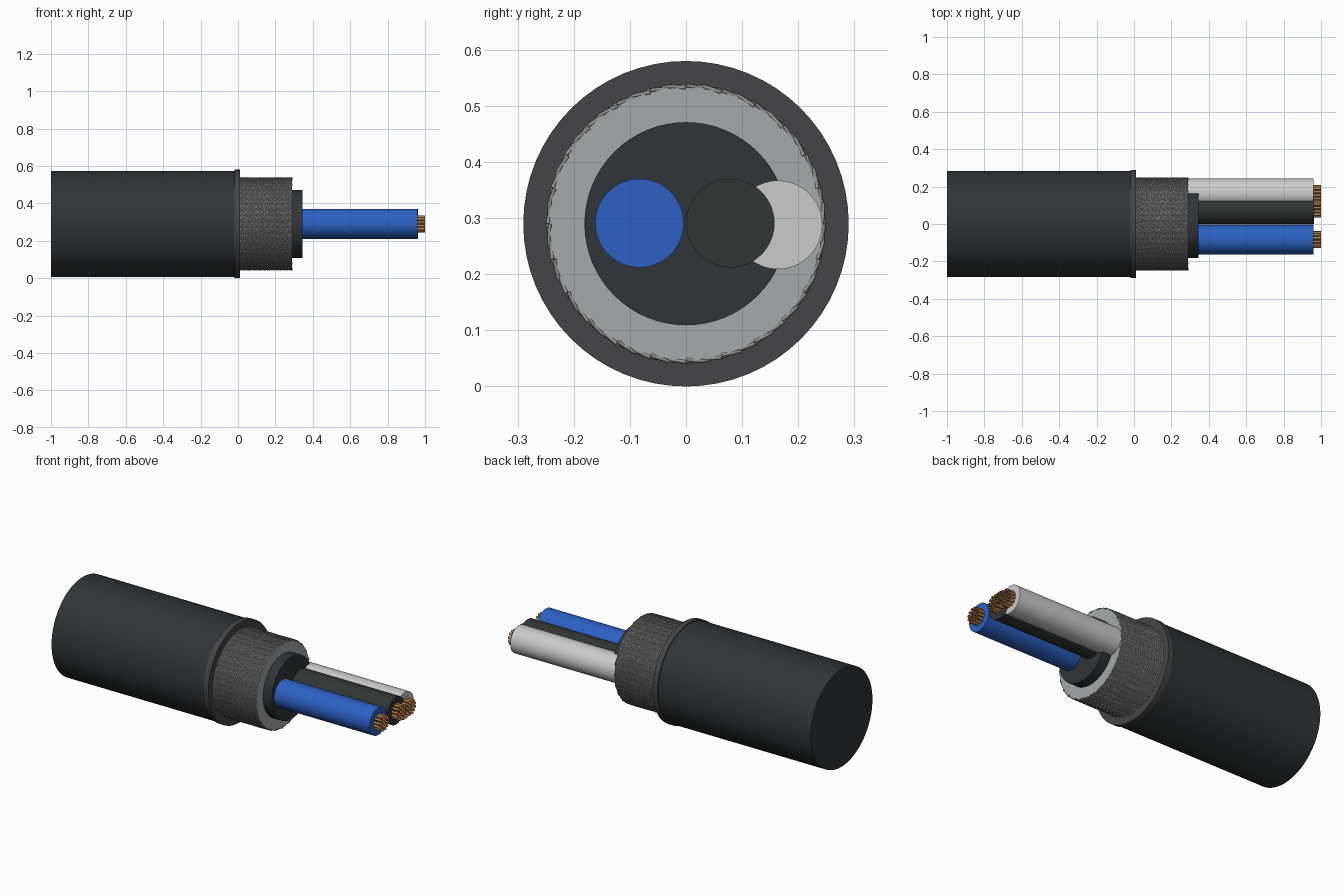
import bpy, bmesh
from math import sin, cos, pi

if "Cube" in bpy.data.objects:
    bpy.data.objects.remove(bpy.data.objects["Cube"])

CZ = 0.29  # height of the cable axis


def material(name, color):
    m = bpy.data.materials.new(name)
    m.diffuse_color = (*color, 1)
    m.use_nodes = True
    m.node_tree.nodes["Principled BSDF"].inputs["Base Color"].default_value = m.diffuse_color
    return m


JACKET = material("black_rubber", (0.03, 0.035, 0.038))
LIP = material("dark_rubber", (0.06, 0.06, 0.065))
BLUE = material("blue_plastic", (0.025, 0.12, 0.55))
BLACK = material("black_plastic", (0.03, 0.035, 0.033))
WHITE = material("white_plastic", (0.8, 0.8, 0.82))
COPPER = material("copper", (0.45, 0.2, 0.06))
SHIELD = material("shield_metal", (0.38, 0.40, 0.41))
BRAID = material("braid_metal", (0.3, 0.3, 0.3))


def add_tube(bm, x0, x1, r, y=0.0, z=CZ, sides=64, capped=True):
    rings = [[bm.verts.new((x, y + r * cos(2 * pi * i / sides), z + r * sin(2 * pi * i / sides)))
              for i in range(sides)] for x in (x0, x1)]
    for i in range(sides):
        j = (i + 1) % sides
        bm.faces.new((rings[0][i], rings[0][j], rings[1][j], rings[1][i]))
    if capped:
        bm.faces.new(rings[0][::-1])
        bm.faces.new(rings[1])


def finish(name, bm, mat):
    bmesh.ops.recalc_face_normals(bm, faces=bm.faces)
    me = bpy.data.meshes.new(name)
    bm.to_mesh(me)
    bm.free()
    me.materials.append(mat)
    ob = bpy.data.objects.new(name, me)
    bpy.context.collection.objects.link(ob)
    bpy.ops.object.select_all(action='DESELECT')
    ob.select_set(True)
    bpy.context.view_layer.objects.active = ob
    bpy.ops.object.shade_smooth_by_angle(angle=0.6)
    return ob


def cylinder(name, x0, x1, r, mat, y=0.0, z=CZ):
    bm = bmesh.new()
    add_tube(bm, x0, x1, r, y, z)
    finish(name, bm, mat)


# Concentric layers, stripped back in steps
cylinder("outer_jacket", -1.0, -0.005, 0.284, JACKET)
cylinder("jacket_lip", -0.02, 0.012, 0.29, LIP)
cylinder("shield_core", 0.0, 0.288, 0.243, SHIELD)
cylinder("inner_jacket", 0.0, 0.345, 0.181, JACKET)

# Woven braid: thin helices wound both ways
braid = bpy.data.curves.new("braid", 'CURVE')
braid.dimensions = '3D'
braid.bevel_depth = 0.0035
braid.bevel_resolution = 1
COUNT, STEPS, TURNS = 24, 96, 1.0
for direction in (1, -1):
    for k in range(COUNT):
        sp = braid.splines.new('POLY')
        sp.points.add(STEPS)
        for s, p in enumerate(sp.points):
            t = s / STEPS
            a = direction * 2 * pi * TURNS * t + 2 * pi * k / COUNT
            r = 0.2445 + direction * 0.002 * cos(2 * pi * COUNT * t)
            p.co = (0.004 + 0.284 * t, r * cos(a), CZ + r * sin(a), 1)
braid.materials.append(BRAID)
bpy.context.collection.objects.link(bpy.data.objects.new("shield_braid", braid))

# Insulated conductors with bare copper strands at the tips
for name, y, z, end, mat in (("blue", -0.083, 0.291, 0.96, BLUE),
                             ("black", 0.079, 0.291, 0.962, BLACK),
                             ("white", 0.164, 0.288, 0.96, WHITE)):
    cylinder(name + "_insulation", 0.2, end, 0.079, mat, y, z)
    bm = bmesh.new()
    for n, ring in ((1, 0.0), (6, 0.02), (12, 0.038)):
        for i in range(n):
            a = 2 * pi * i / n + ring * 8
            add_tube(bm, 0.94, 1.0, 0.0075, y + ring * cos(a), z + ring * sin(a), 12, False)
    finish(name + "_strands", bm, COPPER)
